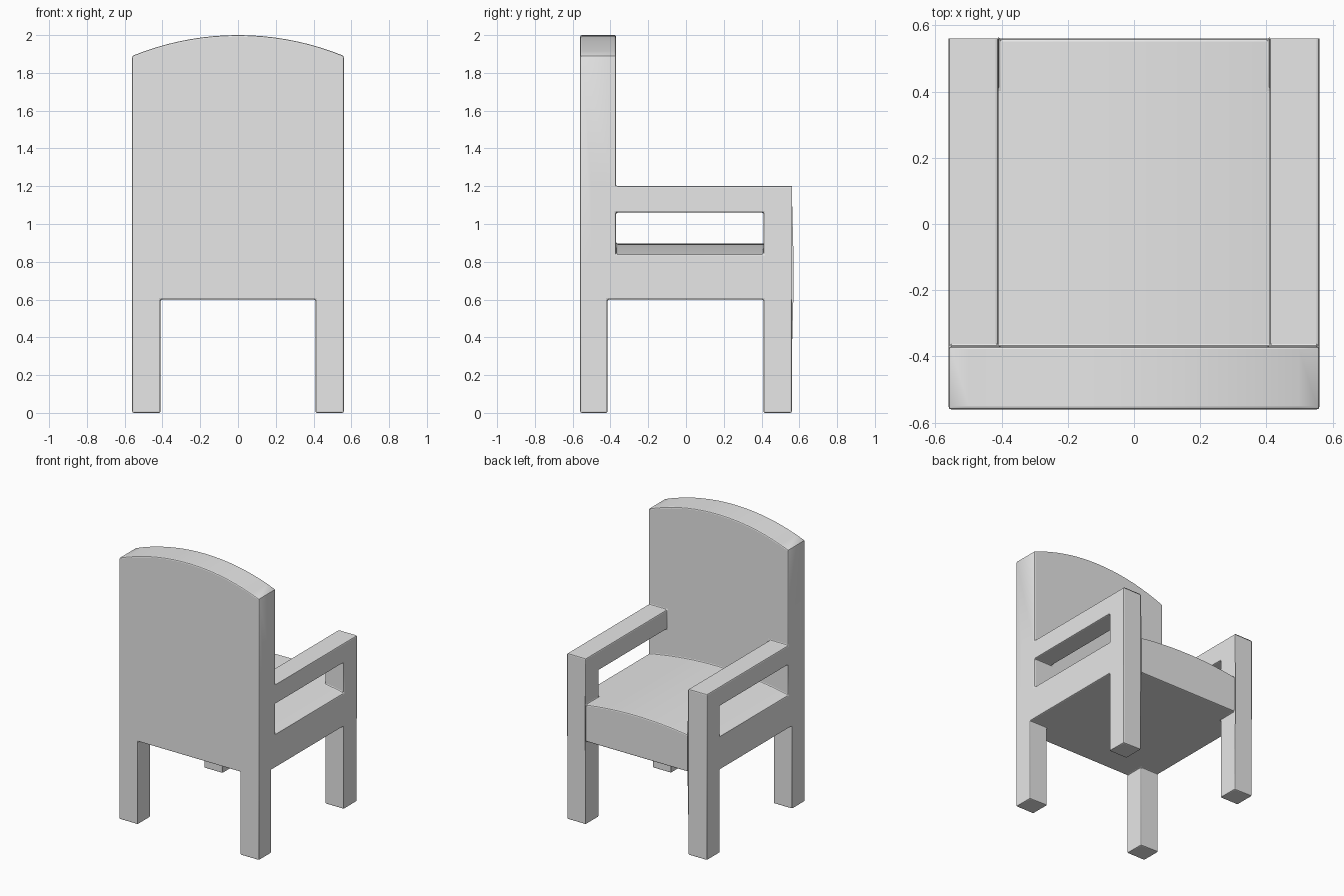
import bpy
import bmesh
from math import radians, sqrt

cube = bpy.data.objects.get("Cube")
if cube:
    bpy.data.objects.remove(cube, do_unlink=True)

HALF = 0.56        # half width and half depth
INNER = 0.41       # inner face of legs, posts and arms
SEAT_BOTTOM = 0.6

grey = bpy.data.materials.new("light_grey")
grey.use_nodes = True
colour = (0.8, 0.8, 0.8, 1)
grey.diffuse_color = colour
grey.node_tree.nodes["Principled BSDF"].inputs["Base Color"].default_value = colour


def extrude_profile(name, points, y0, y1):
    """Extrude an outline in the xz plane from y0 to y1."""
    bm = bmesh.new()
    face = bm.faces.new([bm.verts.new((x, y0, z)) for x, z in points])
    out = bmesh.ops.extrude_face_region(bm, geom=[face])
    verts = [v for v in out["geom"] if isinstance(v, bmesh.types.BMVert)]
    bmesh.ops.translate(bm, verts=verts, vec=(0, y1 - y0, 0))
    bmesh.ops.recalc_face_normals(bm, faces=bm.faces[:])
    mesh = bpy.data.meshes.new(name)
    bm.to_mesh(mesh)
    bm.free()
    mesh.materials.append(grey)
    obj = bpy.data.objects.new(name, mesh)
    bpy.context.collection.objects.link(obj)
    return obj


def box(name, x0, x1, y0, y1, z0, z1):
    return extrude_profile(name, [(x0, z0), (x1, z0), (x1, z1), (x0, z1)], y0, y1)


def arched_panel(name, y0, y1, z0, edge, crown, steps=18):
    """Slab whose top is a shallow circular arch across the full width."""
    rise = crown - edge
    radius = (HALF ** 2 + rise ** 2) / (2 * rise)
    xs = [HALF - 2 * HALF * i / steps for i in range(steps + 1)]
    top = [(x, crown - radius + sqrt(radius ** 2 - x * x)) for x in xs]
    return extrude_profile(name, [(-HALF, z0), (HALF, z0)] + top, y0, y1)


# Backrest and domed seat
chair = arched_panel("armchair", -HALF, -0.37, SEAT_BOTTOM, 1.89, 2.0)
parts = [arched_panel("seat", -0.5, HALF, SEAT_BOTTOM, 0.84, 0.897)]

# Legs, front posts and arms on both sides
for side, sign in (("left", 1), ("right", -1)):
    x0, x1 = sorted((sign * INNER, sign * HALF))
    parts += [
        box(side + "_back_leg", x0, x1, -HALF, -0.415, 0, 0.7),
        box(side + "_front_post", x0, x1, INNER, HALF, 0, 1.2),
        box(side + "_arm", x0, x1, -0.5, HALF, 1.06, 1.2),
    ]

# Join everything into one solid frame
bpy.ops.object.select_all(action="DESELECT")
chair.select_set(True)
bpy.context.view_layer.objects.active = chair
for part in parts:
    mod = chair.modifiers.new("join_" + part.name, "BOOLEAN")
    mod.operation = "UNION"
    mod.solver = "EXACT"
    mod.object = part
    bpy.ops.object.modifier_apply(modifier=mod.name)
    bpy.data.objects.remove(part, do_unlink=True)

# Softly rounded edges
bevel = chair.modifiers.new("soft_edges", "BEVEL")
bevel.width = 0.008
bevel.segments = 2
bevel.limit_method = "ANGLE"
bevel.angle_limit = radians(40)
bpy.ops.object.modifier_apply(modifier=bevel.name)
bpy.ops.object.shade_smooth_by_angle(angle=radians(20))
